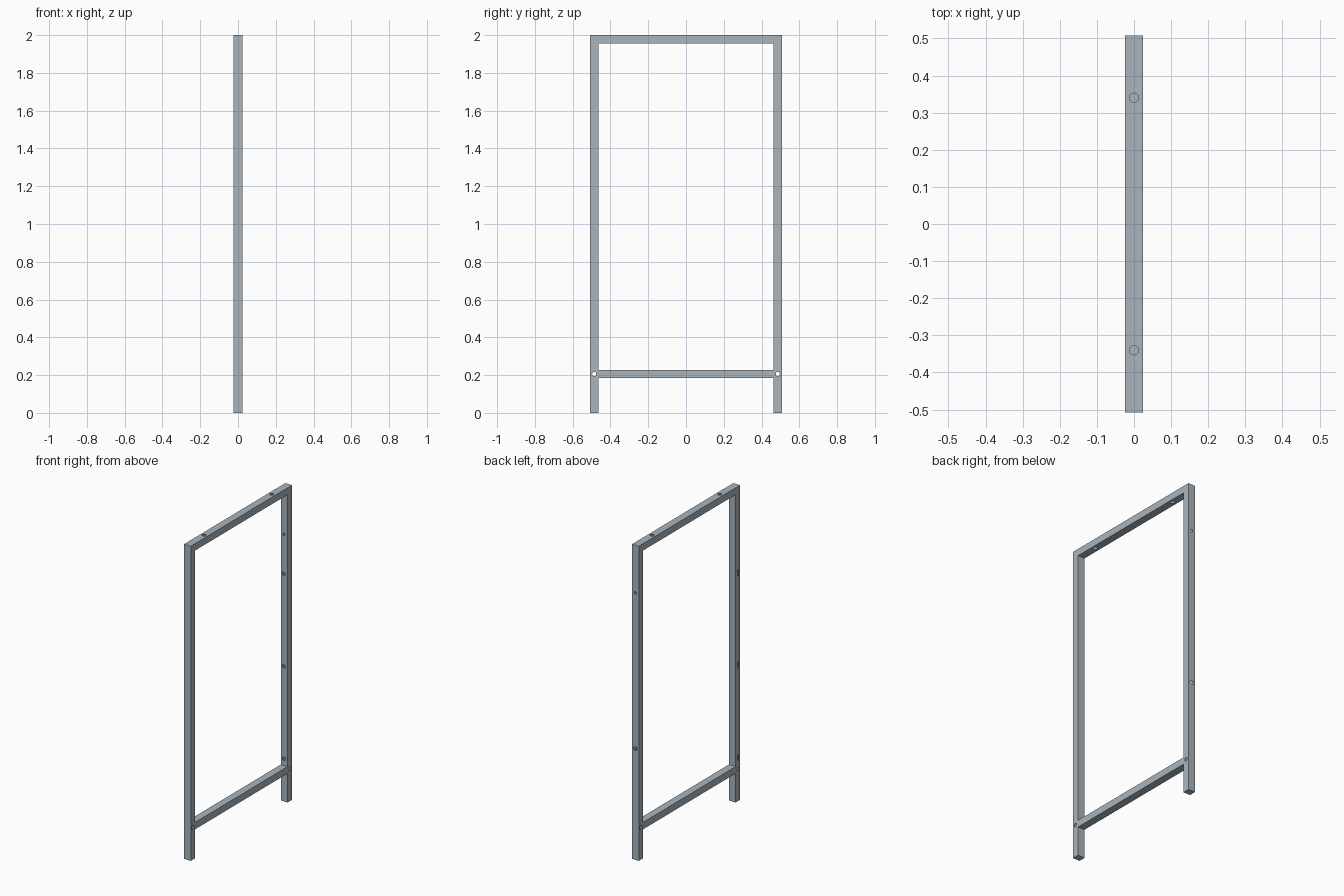
import bpy, bmesh
from math import pi
from mathutils import Matrix, Vector

if "Cube" in bpy.data.objects:
    bpy.data.objects.remove(bpy.data.objects["Cube"])

H = 0.022            # half tube width in the frame plane
HX = 0.024           # half tube depth along x
WALL = 0.0025        # tube wall thickness
C = 0.508 - H        # leg centre line
RAIL_Z = 0.206

steel = bpy.data.materials.new("blue_grey_steel")
steel.diffuse_color = (0.40, 0.46, 0.51, 1)
steel.use_nodes = True
steel.node_tree.nodes["Principled BSDF"].inputs["Base Color"].default_value = steel.diffuse_color


def make_object(name, bm):
    bmesh.ops.recalc_face_normals(bm, faces=bm.faces[:])
    mesh = bpy.data.meshes.new(name)
    bm.to_mesh(mesh)
    bm.free()
    mesh.materials.append(steel)
    obj = bpy.data.objects.new(name, mesh)
    bpy.context.collection.objects.link(obj)
    return obj


def tube(name, stations):
    """Hollow tube in the yz plane; stations are (y, z, offset_y, offset_z)."""
    bm = bmesh.new()
    rings = []
    for y, z, oy, oz in stations:
        loops = []
        for inset in (0, WALL):
            r, rx = H - inset, HX - inset
            loops.append([bm.verts.new((sx * rx, y + s * oy * r, z + s * oz * r))
                          for sx, s in ((-1, -1), (1, -1), (1, 1), (-1, 1))])
        rings.append(loops)
    for a, b in zip(rings, rings[1:]):
        for k in range(2):
            for i in range(4):
                j = (i + 1) % 4
                bm.faces.new((a[k][i], a[k][j], b[k][j], b[k][i]))
    # rims at both open ends
    for outer, inner in (rings[0], rings[-1]):
        for i in range(4):
            j = (i + 1) % 4
            bm.faces.new((outer[i], outer[j], inner[j], inner[i]))
    return make_object(name, bm)


cut = bmesh.new()


def drill(centre, axis, radius, depth):
    rot = Vector(axis).to_track_quat('Z', 'Y').to_matrix().to_4x4()
    bmesh.ops.create_cone(cut, cap_ends=True, segments=24, radius1=radius, radius2=radius,
                          depth=depth, matrix=Matrix.Translation(centre) @ rot)


def box(bm, centre, size):
    bmesh.ops.create_cube(bm, size=1, matrix=Matrix.Translation(centre)
                          @ Matrix.Diagonal((*size, 1)))


# Main frame: two legs and mitred top bar; lower rail between the legs
frame = tube("main_frame", [(-C, 0, -1, 0), (-C, 2 - H, -1, 1), (C, 2 - H, 1, 1), (C, 0, 1, 0)])
tube("lower_rail", [(-C + H, RAIL_Z, 0, 1), (C - H, RAIL_Z, 0, 1)])

# Closing plates flush with the leg ends
for s, side in ((-1, "front"), (1, "back")):
    bm = bmesh.new()
    box(bm, (0, s * C, 0.0015), (2 * (HX - WALL), 2 * (H - WALL), 0.003))
    make_object(side + "_leg_end_plate", bm)

# Through holes at the rail joints and in the top bar
for s in (-1, 1):
    drill((0, s * C, RAIL_Z), (1, 0, 0), 0.011, 0.1)
    drill((0, s * 0.34, 2 - H), (0, 0, 1), 0.0125, 0.1)

# Back leg: one through hole and one outer-wall hole
drill((0, C, 1.697), (0, 1, 0), 0.008, 0.1)
drill((0, C + H, 0.707), (0, 1, 0), 0.0125, 0.02)

# Inner-wall holes in the back leg, matching slots in the front leg
for z in (0.271, 0.859, 1.446):
    drill((-0.002, C - H, z), (0, 1, 0), 0.0105, 0.02)
    box(cut, (-HX, -C - 0.002, z + 0.004), (0.02, 0.013, 0.04))

cutter = make_object("hole_cutter", cut)
cutter.hide_render = True
mod = frame.modifiers.new("holes", 'BOOLEAN')
mod.operation = 'DIFFERENCE'
mod.solver = 'EXACT'
mod.object = cutter
bpy.context.view_layer.objects.active = frame
frame.select_set(True)
bpy.ops.object.modifier_apply(modifier=mod.name)
bpy.data.objects.remove(cutter)
bpy.ops.object.shade_smooth_by_angle(angle=pi / 6)
